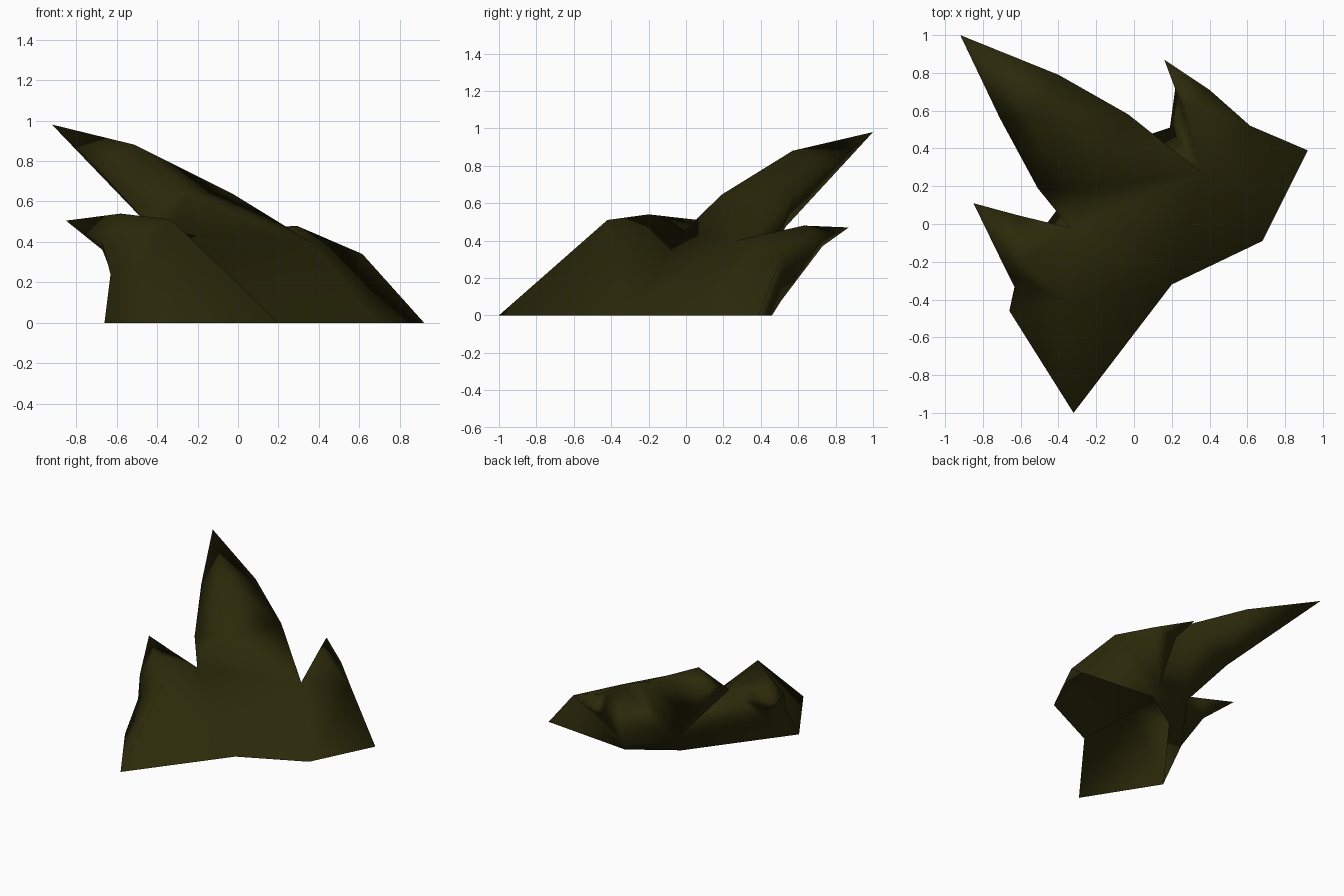
import bpy, bmesh

if "Cube" in bpy.data.objects:
    bpy.data.objects.remove(bpy.data.objects["Cube"])

# Key points: t = spike tips, l / m / r / u = left rim, ridge, right rim, underside
P = {
    # ground outline
    "g0": (-.32, -1, 0), "g1": (.20, -.32, 0), "g2": (.68, -.09, 0), "g3": (.92, .39, 0),
    "h2": (.21, .46, 0), "h1": (-.13, .24, 0), "g4": (-.66, -.46, 0),
    # notches between spikes, and the top of the back wall below them
    "n1": (-.34, -.02, .44), "n2": (.36, .27, .40),
    "k": (-.60, -.18, .18), "j3": (-.17, .39, .14), "j2": (.19, .51, .08),
    # tall middle spike
    "at": (-.92, 1, .98), "al2": (-.71, .56, .78), "am2": (-.51, .57, .88), "ar2": (-.40, .79, .81),
    "au": (-.43, .53, .47), "al1": (-.51, .19, .56), "am1": (-.24, .19, .645), "ar1": (-.03, .58, .64),
    # left spike
    "bt": (-.85, .11, .505), "bl": (-.67, -.26, .39), "bm": (-.58, -.20, .54), "br": (-.61, .045, .475),
    "bu": (-.67, -.02, .36), "bl0": (-.63, -.34, .24), "bm0": (-.33, -.42, .51),
    # right spike
    "ct": (.16, .87, .47), "cl": (.25, .63, .463), "cm": (.29, .63, .48), "cr": (.40, .71, .40),
    "cu": (.22, .73, .37), "d": (.615, .52, .34),
}

bm = bmesh.new()
V = {k: bm.verts.new(p) for k, p in P.items()}


def face(*names):
    names = list(dict.fromkeys(names))      # repeated points collapse the face
    if len(names) > 2:
        bm.faces.new([V[n] for n in names])


def spike(tip, *rings):
    """Loft a spike from its tip through rings of named points."""
    rings = [r.split() for r in rings]
    n = len(rings[0])
    for i in range(n):
        j = (i + 1) % n
        face(tip, rings[0][i], rings[0][j])
        for a, b in zip(rings, rings[1:]):
            face(a[i], b[i], b[j], a[j])


# Three leaning spikes
spike("at", "al2 am2 ar2 au", "al1 am1 ar1 au", "n1 n1 n2 j3")
spike("bt", "bl bm br bu", "bl0 bm0 n1 k")
spike("ct", "cl cm cr cu", "n2 n2 d j2")

# Webs in the notches, and the skirt joining the spikes to the open ground outline
for s in ("n1 j3 k", "n2 j2 j3", "g4 g0 bm0 bl0", "g0 g1 bm0", "g1 n1 bm0", "g1 g2 n2 n1",
          "g2 g3 d n2", "g3 h2 j2 d", "h2 h1 j3 j2", "h1 g4 k j3", "g4 bl0 k"):
    face(*s.split())

bmesh.ops.triangulate(bm, faces=[f for f in bm.faces if len(f.verts) > 3])
bmesh.ops.recalc_face_normals(bm, faces=bm.faces[:])
front = next(f for f in bm.faces if {V["g0"], V["g1"], V["bm0"]} == set(f.verts))
if front.normal.z < 0:
    bmesh.ops.reverse_faces(bm, faces=bm.faces[:])
for f in bm.faces:
    f.smooth = True

mesh = bpy.data.meshes.new("spiky_tuft")
bm.to_mesh(mesh)
bm.free()
mat = bpy.data.materials.new("dark olive")
mat.diffuse_color = (.025, .023, .003, 1)
mat.use_nodes = True
mat.node_tree.nodes["Principled BSDF"].inputs["Base Color"].default_value = mat.diffuse_color
mesh.materials.append(mat)
bpy.context.collection.objects.link(bpy.data.objects.new("spiky_tuft", mesh))
